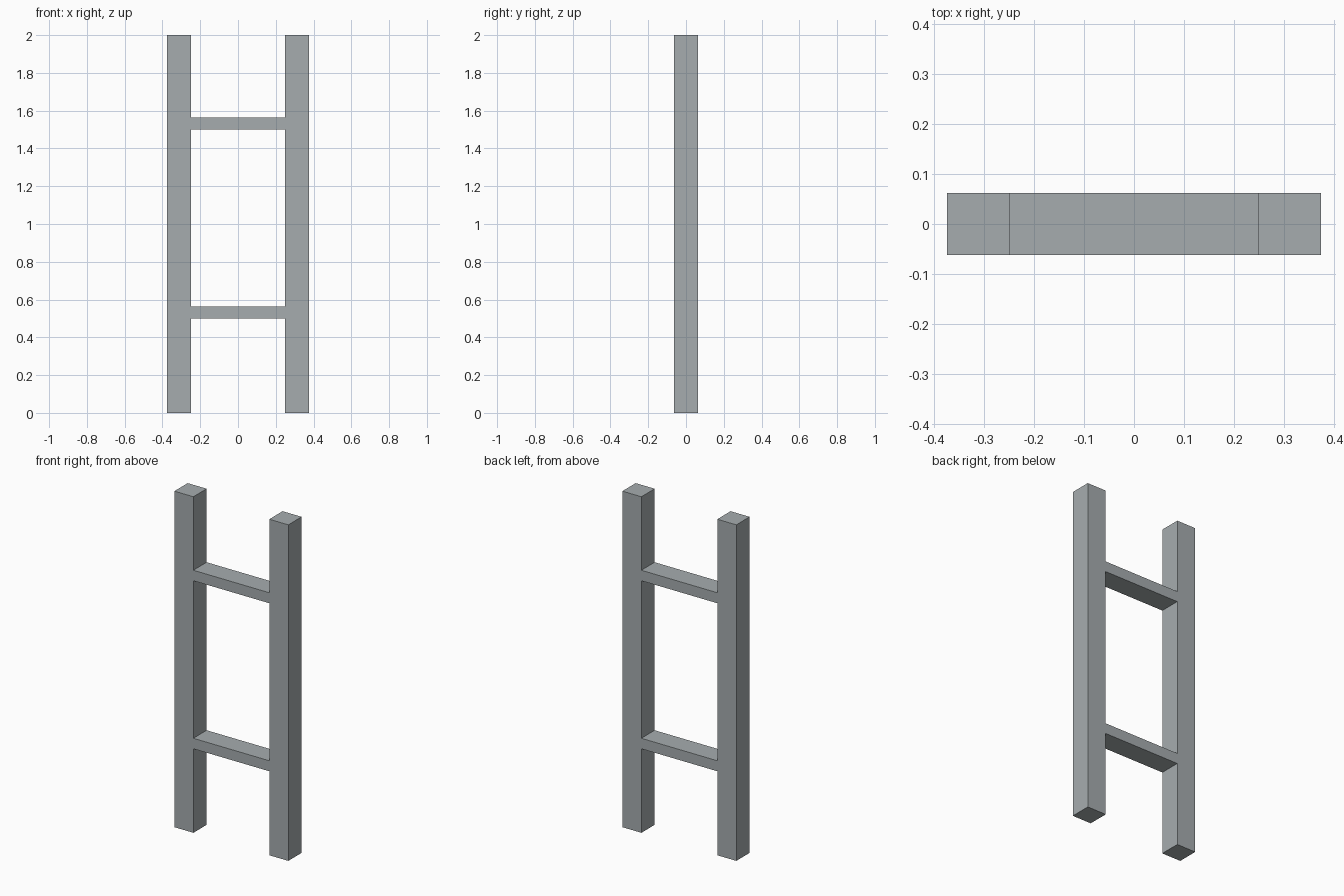
import bpy

if "Cube" in bpy.data.objects:
    bpy.data.objects.remove(bpy.data.objects["Cube"])

POST = 0.125      # square post thickness, also the rung depth
HALF_GAP = 0.25   # half the clear width between the posts
RUNG = 0.0625     # rung height

metal = bpy.data.materials.new("grey_metal")
metal.diffuse_color = (0.38, 0.415, 0.427, 1.0)
metal.use_nodes = True
metal.node_tree.nodes["Principled BSDF"].inputs["Base Color"].default_value = metal.diffuse_color


def box(name, size, centre):
    bpy.ops.mesh.primitive_cube_add(size=1, location=centre)
    obj = bpy.context.object
    obj.name = name
    obj.scale = size
    bpy.ops.object.transform_apply(location=False, rotation=False, scale=True)
    obj.data.materials.append(metal)
    return obj


# Upright posts
for side, sign in (("left", -1), ("right", 1)):
    box(f"{side}_post", (POST, POST, 2.0), (sign * (HALF_GAP + POST / 2), 0, 1.0))

# Rungs spanning the gap, flush with the posts front and back
for label, bottom in (("lower", 0.5), ("upper", 1.5)):
    box(f"{label}_rung", (2 * HALF_GAP, POST, RUNG), (0, 0, bottom + RUNG / 2))
